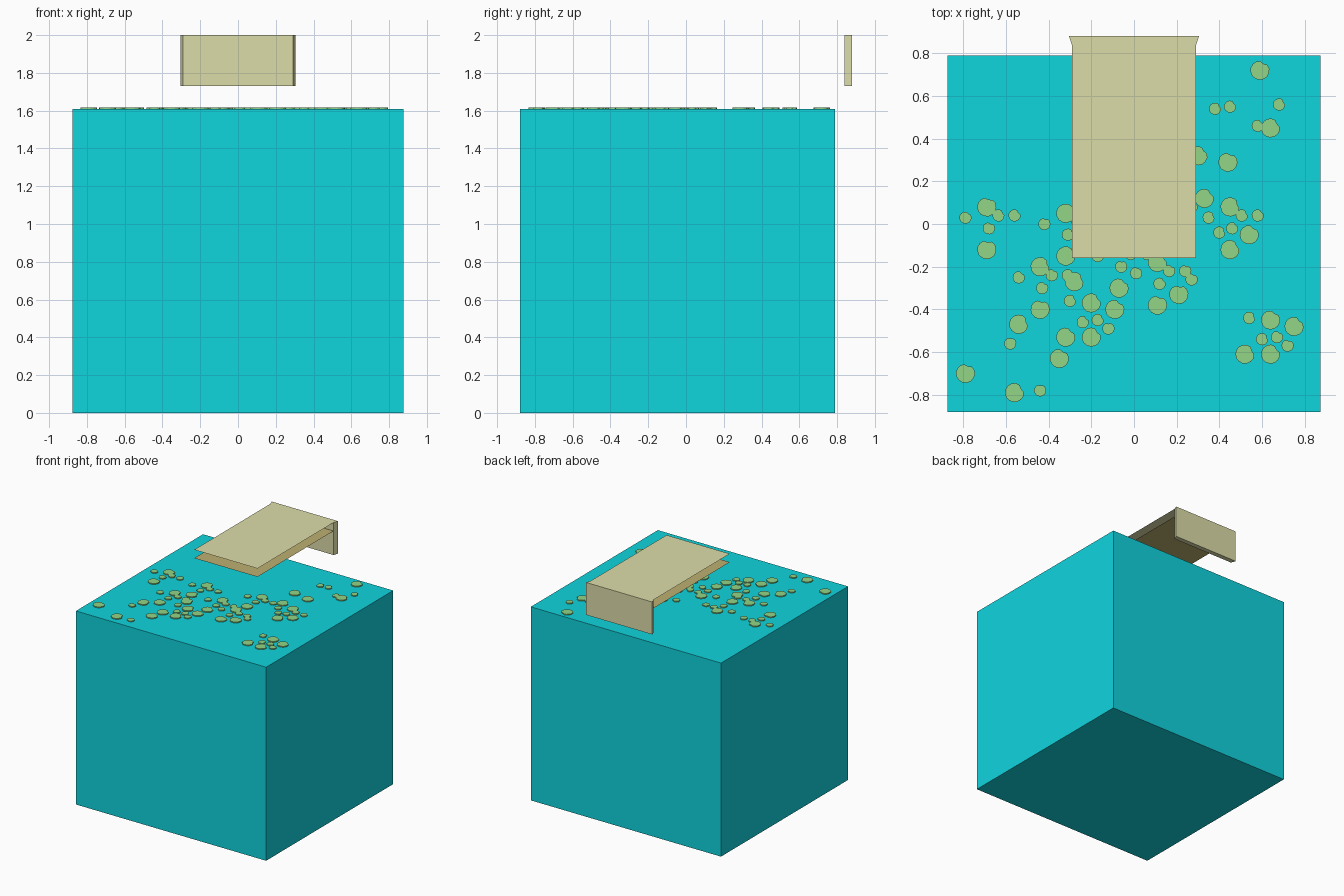
import bpy, bmesh, math, random

if "Cube" in bpy.data.objects:
    bpy.data.objects.remove(bpy.data.objects["Cube"])

random.seed(4)
TOP = 1.61
BIG, SMALL = 0.044, 0.028


def finish(bm, name, rgb):
    mat = bpy.data.materials.new(name)
    mat.diffuse_color = (*rgb, 1)
    mat.use_nodes = True
    mat.node_tree.nodes["Principled BSDF"].inputs["Base Color"].default_value = mat.diffuse_color
    me = bpy.data.meshes.new(name)
    bm.to_mesh(me)
    bm.free()
    me.materials.append(mat)
    ob = bpy.data.objects.new(name, me)
    bpy.context.collection.objects.link(ob)
    return ob


def block(name, half, y0, y1, z0, z1, rgb, flare=0.0):
    bm = bmesh.new()
    bmesh.ops.create_cube(bm, size=1)
    for v in bm.verts:
        back = v.co.y > 0
        v.co = (math.copysign(half + flare * back, v.co.x),
                y1 if back else y0, z1 if v.co.z > 0 else z0)
    return finish(bm, name, rgb)


def sheet(name, half, y0, y1, z, rgb):
    bm = bmesh.new()
    bm.faces.new([bm.verts.new((x, y, z)) for x, y in
                  ((-half, y0), (half, y0), (half, y1), (-half, y1))])
    return finish(bm, name, rgb)


def add_pad(bm, x, y, r):
    # rounded leaf with one dent, extruded a little above the water
    spin, n = random.uniform(0.2, 1.6), 14
    low, high = [], []
    for i in range(n):
        t = 2 * math.pi * i / n
        d = min(t, 2 * math.pi - t)
        q = r * (1.02 - 0.22 * math.exp(-(d / 0.35) ** 2))
        px, py = x + q * math.cos(t + spin), y + q * math.sin(t + spin)
        low.append(bm.verts.new((px, py, TOP)))
        high.append(bm.verts.new((px, py, TOP + 0.008)))
    bm.faces.new(high)
    bm.faces.new(low[::-1])
    for i in range(n):
        j = (i + 1) % n
        bm.faces.new((low[i], low[j], high[j], high[i]))


# Water block
block("water_block", 0.875, -0.88, 0.79, 0, TOP, (0.005, 0.66, 0.73))

# Diving board: two thin sheets and a flared end plate
plank = (0.72, 0.72, 0.40)
sheet("board_top", 0.291, -0.16, 0.84, 2.0, plank)
sheet("board_underside", 0.291, -0.16, 0.84, 1.93, (0.51, 0.43, 0.16))
block("board_end", 0.291, 0.84, 0.88, 1.73, 2.0, plank, 0.014)

# Floating pads: two repeated clusters (big pads, small pads, placements)
clusters = [
    ([(-0.01, -0.1), (-0.01, 0.1)],
     [(0, 0), (0.045, 0.06), (-0.11, 0.05), (0.12, 0.06)],
     [(0.46, -0.02), (-0.68, -0.02), (-0.31, -0.05), (0.12, -0.28),
      (-0.43, -0.3), (-0.06, -0.2), (0.15, 0.02)]),
    ([(0, 0.08), (0.11, 0.05), (-0.12, -0.08), (0, -0.08)],
     [(0.08, -0.04), (-0.1, 0.09), (-0.04, -0.01), (0.03, 0)],
     [(0.64, -0.53), (-0.2, -0.45)]),
]
# Stray pads
stray_big = [(0.59, 0.72), (0.64, 0.45), (0.3, 0.32), (0.44, 0.29), (0.33, 0.12),
             (0.54, -0.05), (0.21, -0.33), (-0.28, -0.27), (-0.54, -0.47),
             (-0.56, -0.79), (-0.79, -0.7), (-0.35, -0.63)]
stray_small = [(0.38, 0.54), (0.45, 0.55), (0.68, 0.56), (0.58, 0.46),
               (0.4, -0.04), (0.27, -0.26), (-0.58, -0.56), (-0.44, -0.78)]

bm = bmesh.new()
for big, small, places in clusters + [(stray_big, stray_small, [(0, 0)])]:
    for ox, oy in places:
        for r, spots in ((BIG, big), (SMALL, small)):
            for x, y in spots:
                add_pad(bm, x + ox, y + oy, r)
finish(bm, "floating_pads", (0.29, 0.66, 0.24))
